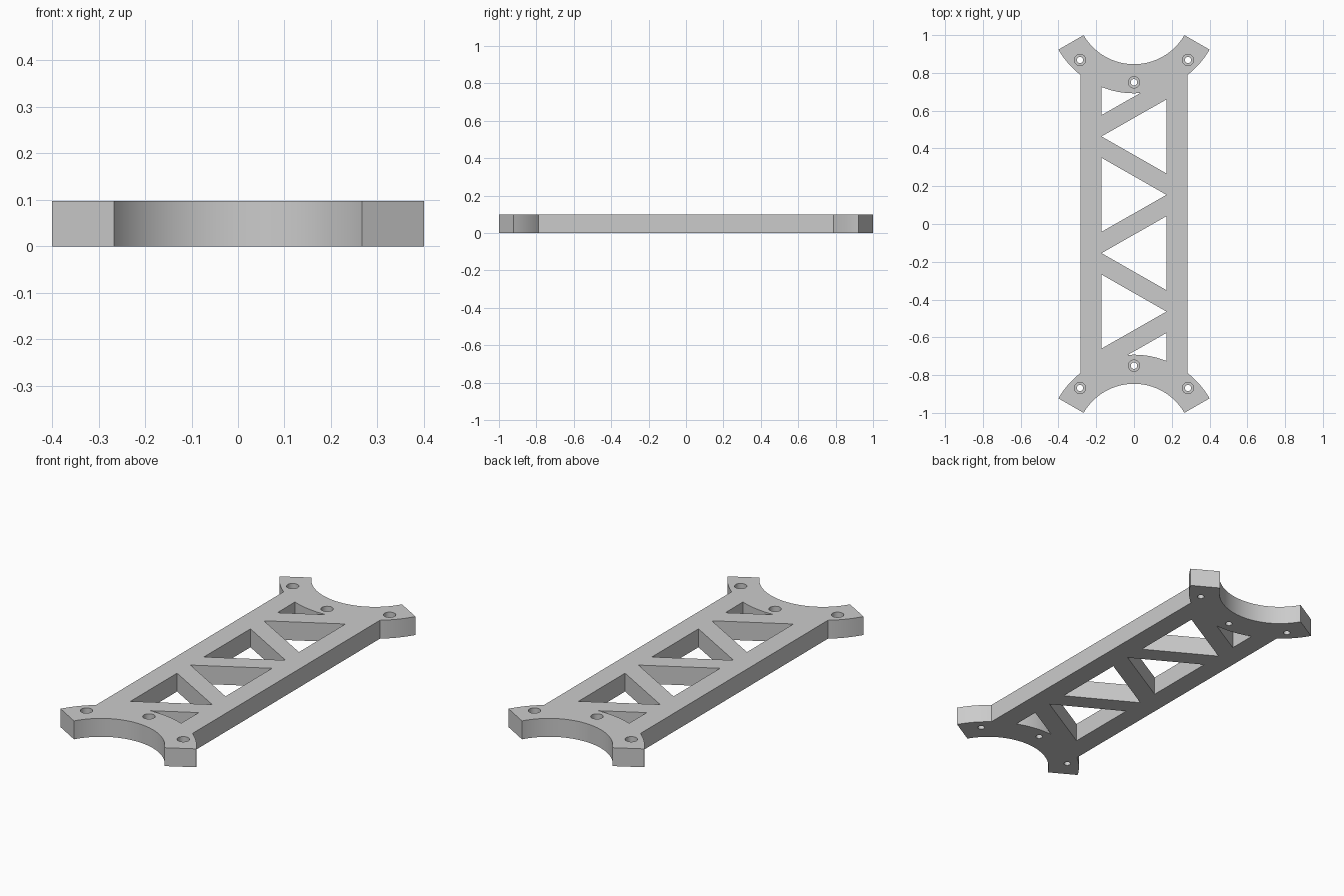
import bpy, bmesh
from math import sin, cos, asin, radians, pi, sqrt

cube = bpy.data.objects.get("Cube")
if cube:
    bpy.data.objects.remove(cube)

HEIGHT = 0.098
RING_Y = 1.154                       # centre of each end ring
R_IN, R_OUT, R_HOLES = 0.308, 0.462, 0.404
HALF_W, RAIL_IN = 0.284, 0.172       # outer and inner faces of the side rails
PITCH, HALF_TRI = 0.309, 0.196       # truss spacing and half triangle base

grey = bpy.data.materials.new("plain grey")
grey.use_nodes = True
grey.diffuse_color = (0.6, 0.6, 0.6, 1)
grey.node_tree.nodes["Principled BSDF"].inputs["Base Color"].default_value = (0.6, 0.6, 0.6, 1)


def arc(radius, start, end, steps, cx=0, cy=RING_Y):
    """Points on an arc, angles in radians."""
    angles = [start + (end - start) * i / steps for i in range(steps + 1)]
    return [(cx + radius * cos(a), cy + radius * sin(a)) for a in angles]


def turned(points):
    return [(-x, -y) for x, y in points]


def prisms(name, outlines, z0, z1):
    """One object holding an upright prism for each outline."""
    bm = bmesh.new()
    for outline in outlines:
        face = bm.faces.new([bm.verts.new((x, y, z0)) for x, y in outline])
        top = bmesh.ops.extrude_face_region(bm, geom=[face])["geom"]
        verts = [v for v in top if isinstance(v, bmesh.types.BMVert)]
        bmesh.ops.translate(bm, verts=verts, vec=(0, 0, z1 - z0))
    bmesh.ops.recalc_face_normals(bm, faces=bm.faces)
    mesh = bpy.data.meshes.new(name)
    bm.to_mesh(mesh)
    bm.free()
    obj = bpy.data.objects.new(name, mesh)
    bpy.context.collection.objects.link(obj)
    mesh.materials.append(grey)
    return obj


# Plate outline: straight rails ending in flared clamp arms around a round notch
waist = -(pi / 2 - asin(HALF_W / R_OUT))
arm = radians(-30)
end = (arc(R_OUT, waist, arm, 10)
       + arc(R_IN, arm, -pi - arm, 48)
       + arc(R_OUT, -pi - arm, -pi - waist, 10))
plate = prisms("truss_plate", [end + turned(end)], 0, HEIGHT)

# Triangular truss openings, alternating in direction
openings = []
for i in range(4):
    y = PITCH * (1.5 - i)
    s = -1 if i % 2 == 0 else 1
    openings.append([(s * RAIL_IN, y), (-s * RAIL_IN, y + HALF_TRI), (-s * RAIL_IN, y - HALF_TRI)])

# Small end openings, cut off by the ring's outer arc
base_y = 2.5 * PITCH - HALF_TRI
slope = HALF_TRI / (2 * RAIL_IN)
tip_x = next(x / 1000 for x in range(-172, 172)
             if base_y + slope * (x / 1000 + RAIL_IN) >= RING_Y - sqrt(R_OUT**2 - (x / 1000)**2))
corner = [(-RAIL_IN, base_y)] + arc(R_OUT, -pi / 2 + asin(tip_x / R_OUT),
                                    -pi / 2 - asin(RAIL_IN / R_OUT), 12)
openings += [corner, turned(corner)]

# Counterbored screw holes, three at each end
centres = arc(R_HOLES, radians(-135), radians(-45), 2)
centres += turned(centres)


def circles(radius):
    return [arc(radius, 0, 2 * pi * 31 / 32, 31, x, y) for x, y in centres]


cutters = [prisms("opening_cutter", openings, -0.1, 0.2),
           prisms("screw_hole_cutter", circles(0.017), -0.1, 0.2),
           prisms("counterbore_cutter", circles(0.03), HEIGHT / 2, 0.2)]
bpy.context.view_layer.objects.active = plate
for cutter in cutters:
    cutter.hide_render = True
    mod = plate.modifiers.new(cutter.name, "BOOLEAN")
    mod.operation, mod.solver, mod.object = "DIFFERENCE", "EXACT", cutter
    bpy.ops.object.modifier_apply(modifier=mod.name)
    bpy.data.objects.remove(cutter)

# Smooth the curved walls, keep the edges crisp
bpy.ops.object.select_all(action="DESELECT")
plate.select_set(True)
bpy.ops.object.shade_smooth_by_angle(angle=radians(25))
